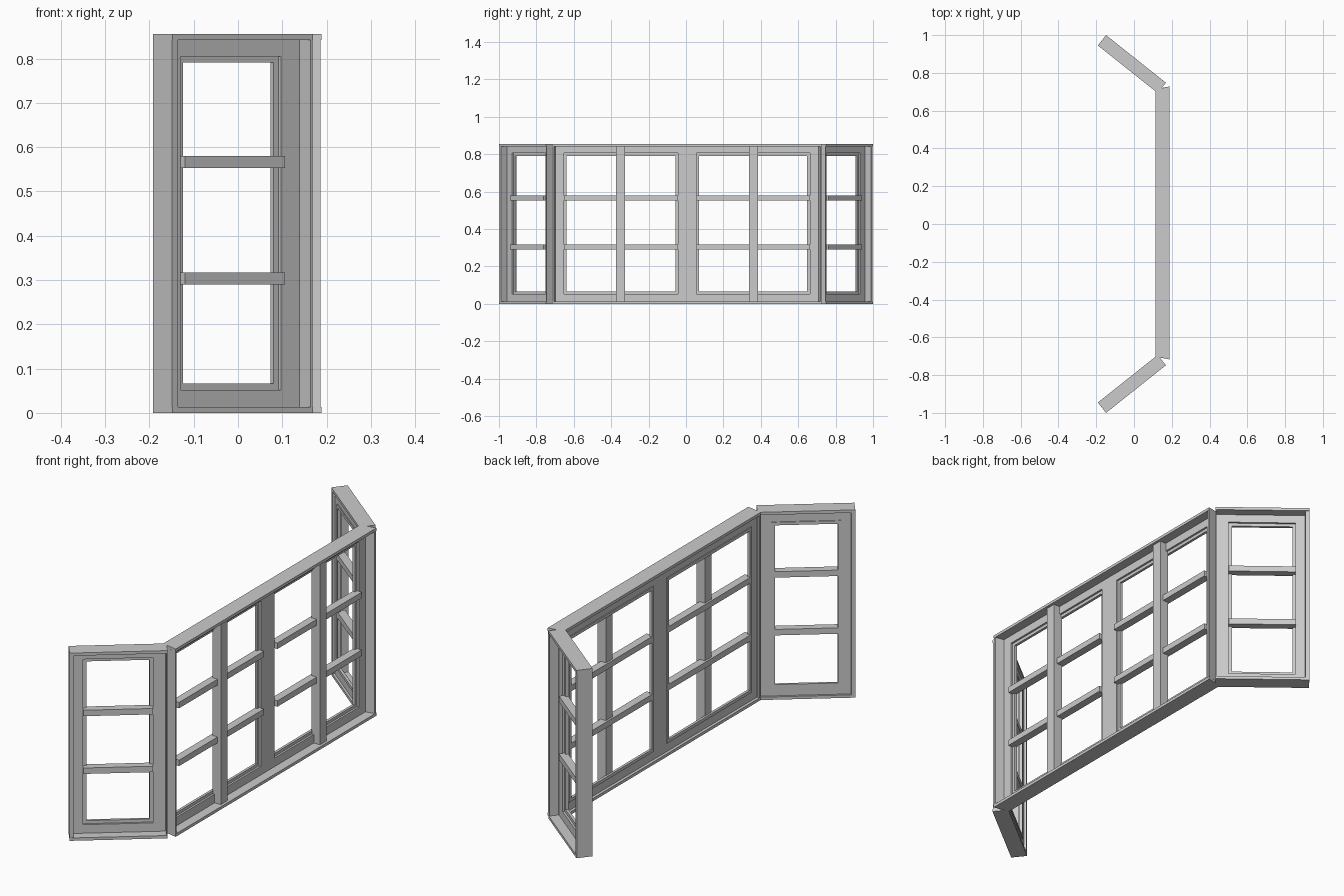
import bpy, bmesh
from mathutils import Vector

if "Cube" in bpy.data.objects:
    bpy.data.objects.remove(bpy.data.objects["Cube"])

H = 0.855                                   # overall height
Z_OPEN = (0.052, 0.805)                     # sash opening, bottom and top
Z_BARS = ((0.290, 0.317), (0.553, 0.580))   # horizontal glazing bars


class Panel:
    """Local axes: u along the window, w from outer face inward, z up."""

    def __init__(self, name, start, end, inward):
        self.name = name
        self.o = Vector((*start, 0))
        d = Vector((*end, 0)) - self.o
        self.length = d.length
        self.u = d.normalized()
        self.w = Vector((-self.u.y, self.u.x, 0)) * inward

    def build(self, part, prisms):
        bm = bmesh.new()
        for pts, z0, z1 in prisms:
            lo, hi = ([bm.verts.new(self.o + self.u * a + self.w * b + Vector((0, 0, z)))
                       for a, b in pts] for z in (z0, z1))
            bm.faces.new(lo)
            bm.faces.new(hi)
            n = len(pts)
            for i in range(n):
                j = (i + 1) % n
                bm.faces.new((lo[i], lo[j], hi[j], hi[i]))
        bmesh.ops.recalc_face_normals(bm, faces=bm.faces)
        me = bpy.data.meshes.new(part)
        bm.to_mesh(me)
        bm.free()
        ob = bpy.data.objects.new(f"{self.name}_{part}", me)
        bpy.context.collection.objects.link(ob)


def box(u0, u1, w0, w1, z0, z1):
    return ([(u0, w0), (u1, w0), (u1, w1), (u0, w1)], z0, z1)


def ring(u0, u1, z0, z1, t, w0, w1):
    """Four boxes of width t just inside the given opening."""
    return [box(u0, u0 + t, w0, w1, z0, z1), box(u1 - t, u1, w0, w1, z0, z1),
            box(u0 + t, u1 - t, w0, w1, z0, z0 + t), box(u0 + t, u1 - t, w0, w1, z1 - t, z1)]


def make_window(p, lips, miter, openings, posts, thick=0.07, lip_z=0.013):
    L, (a, b) = p.length, lips
    zb, zt = lip_z, H - lip_z
    # thin outer casing, full depth, ends cut to the joint angle
    plan = [(0, 0), (L, 0), (L - miter, thick), (miter, thick)]
    p.build("casing", [
        (plan, 0, zb), (plan, zt, H),
        ([(0, 0.002), (a, 0.002), (a + miter, thick), (miter, thick)], zb, zt),
        ([(L - b, 0.002), (L, 0.002), (L - miter, thick), (L - b - miter, thick)], zb, zt)])
    # recessed sash boards around the openings
    w0, w1 = 0.043, 0.060
    z0, z1 = Z_OPEN
    edges = [a] + [e for o in openings for e in o] + [L - b]
    sash = [box(edges[i], edges[i + 1], w0, w1, z0, z1) for i in range(0, len(edges), 2)]
    sash += [box(a, L - b, w0, w1, zb, z0), box(a, L - b, w0, w1, z1, zt)]
    p.build("sash", sash)
    # inner bead and horizontal glazing bars
    beads, bars = [], []
    for u0, u1 in openings:
        beads += ring(u0, u1, z0, z1, 0.014, 0.052, 0.064)
        bars += [box(u0, u1, 0.028, 0.064, *z) for z in Z_BARS]
    p.build("beads", beads)
    p.build("glazing_bars", bars)
    # vertical posts on the outer side
    if posts:
        p.build("posts", [box(u0, u1, 0.012, 0.055, zb, zt) for u0, u1 in posts])


# wide middle window
y0 = -0.717
middle = Panel("middle", (0.188, y0), (0.188, 0.728), 1)
make_window(middle, (0.010, 0.010), 0.015,
            [(-0.652 - y0, -0.042 - y0), (0.055 - y0, 0.662 - y0)],
            [(-0.375 - y0, -0.326 - y0), (0.338 - y0, 0.386 - y0)], thick=0.073)

# two angled side windows
for name, s in (("front_wing", 1), ("rear_wing", -1)):
    wing = Panel(name, (-0.148, -s), (0.169, -0.748 * s), s)
    make_window(wing, (0.017, 0.005), 0, [(0.058, 0.347)], [])
